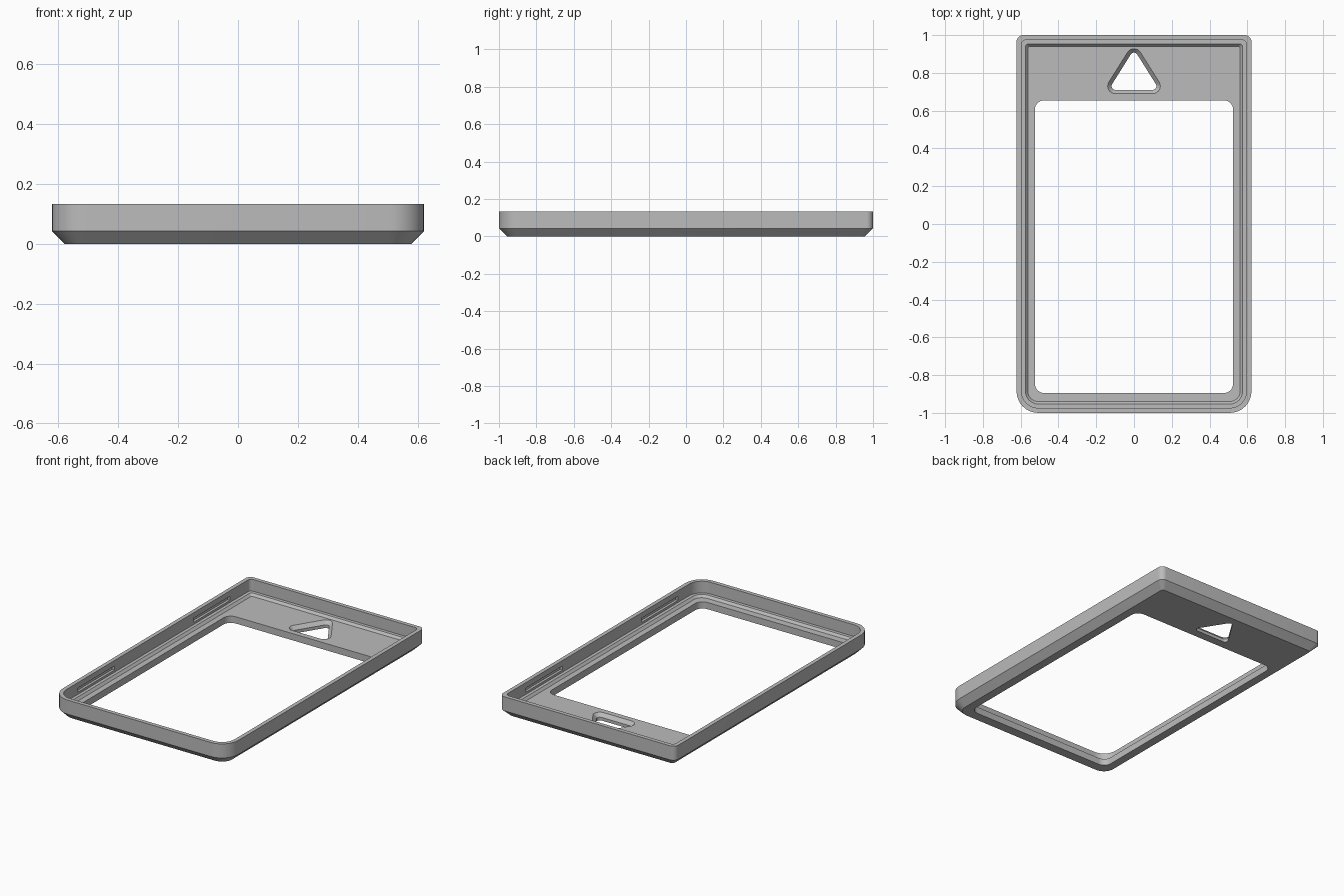
import bpy, bmesh, math
from mathutils import Vector

cube = bpy.data.objects.get("Cube")
if cube:
    bpy.data.objects.remove(cube, do_unlink=True)

grey = bpy.data.materials.new("mid grey")
grey.use_nodes = True
grey.diffuse_color = (0.5, 0.5, 0.5, 1)
grey.node_tree.nodes["Principled BSDF"].inputs["Base Color"].default_value = (0.5, 0.5, 0.5, 1)

HALF_X, HALF_Y, HEIGHT, FLOOR = 0.622, 1.0, 0.133, 0.043


def rounded(corners, radii, steps=8):
    """Rounded outline of a counter-clockwise convex polygon."""
    pts = []
    n = len(corners)
    for i, r in enumerate(radii):
        c = Vector(corners[i])
        a = (Vector(corners[i - 1]) - c).normalized()
        b = (Vector(corners[(i + 1) % n]) - c).normalized()
        half = a.angle(b) / 2
        centre = c + (a + b).normalized() * r / math.sin(half)
        start = c + a * r / math.tan(half) - centre
        sweep = math.pi - 2 * half
        for k in range(steps + 1):
            t = sweep * k / steps
            pts.append(centre + Vector((start.x * math.cos(t) - start.y * math.sin(t),
                                        start.x * math.sin(t) + start.y * math.cos(t))))
    return pts


def rect(x, y0, y1, front_r, back_r):
    return rounded([(-x, y0), (x, y0), (x, y1), (-x, y1)],
                   [front_r, front_r, back_r, back_r])


def inset_rect(d):
    """Case outline moved inward by d; front corners are rounder than back ones."""
    return rect(HALF_X - d, d - HALF_Y, HALF_Y - d,
                0.115 - d, max(0.035 - d * 0.4, 0.012))


def stack(name, layers, closed):
    """Skin a list of (outline, z) layers, either as a ring or with end caps."""
    bm = bmesh.new()
    loops = [[bm.verts.new((p.x, p.y, z)) for p in pts] for pts, z in layers]
    pairs = list(zip(loops, loops[1:]))
    if closed:
        pairs.append((loops[-1], loops[0]))
    else:
        bm.faces.new(loops[0])
        bm.faces.new(loops[-1])
    for lo, hi in pairs:
        for i in range(len(lo)):
            j = (i + 1) % len(lo)
            bm.faces.new((lo[i], lo[j], hi[j], hi[i]))
    bmesh.ops.recalc_face_normals(bm, faces=bm.faces)
    mesh = bpy.data.meshes.new(name)
    bm.to_mesh(mesh)
    bm.free()
    obj = bpy.data.objects.new(name, mesh)
    bpy.context.collection.objects.link(obj)
    mesh.materials.append(grey)
    return obj


# Tray frame: bevelled underside, upright rim, inner ledge, floor and window
window = rect(0.525, -0.895, 0.655, 0.05, 0.05)
frame = stack("tray_frame", [
    (window, 0), (inset_rect(0.043), 0), (inset_rect(0), FLOOR),
    (inset_rect(0), HEIGHT), (inset_rect(0.026), HEIGHT),
    (inset_rect(0.026), 0.058), (inset_rect(0.047), 0.058),
    (inset_rect(0.06), FLOOR), (window, FLOOR)], closed=True)


# Countersunk triangular hole
def triangle(grow):
    w = 0.135 + grow * 1.85
    return rounded([(-w, 0.71 - grow), (w, 0.71 - grow), (0, 0.925 + grow * 1.9)],
                   [0.02 + grow] * 3)


cutters = [stack("triangle_cutter", [
    (triangle(0), -0.05), (triangle(0), 0.02),
    (triangle(0.02), FLOOR), (triangle(0.02), 0.09)], closed=False)]

# Catch slots in the inner side walls
for side in (-1, 1):
    for end in (-1, 1):
        bpy.ops.mesh.primitive_cube_add(size=1, location=(side * 0.597, end * 0.585, 0.085))
        slot = bpy.context.object
        slot.name = "slot_cutter"
        slot.scale = (0.03, 0.37, 0.026)
        slot.data.materials.append(grey)
        cutters.append(slot)

# Cut the openings, then discard the cutters
for cutter in cutters:
    cutter.hide_render = True
    mod = frame.modifiers.new("cut", 'BOOLEAN')
    mod.operation = 'DIFFERENCE'
    mod.solver = 'EXACT'
    mod.object = cutter
bpy.context.view_layer.update()
graph = bpy.context.evaluated_depsgraph_get()
result = bpy.data.meshes.new_from_object(frame.evaluated_get(graph))
frame.modifiers.clear()
frame.data = result
for cutter in cutters:
    bpy.data.objects.remove(cutter, do_unlink=True)

bpy.ops.object.select_all(action='DESELECT')
frame.select_set(True)
bpy.context.view_layer.objects.active = frame
bpy.ops.object.shade_smooth_by_angle(angle=math.radians(25))
